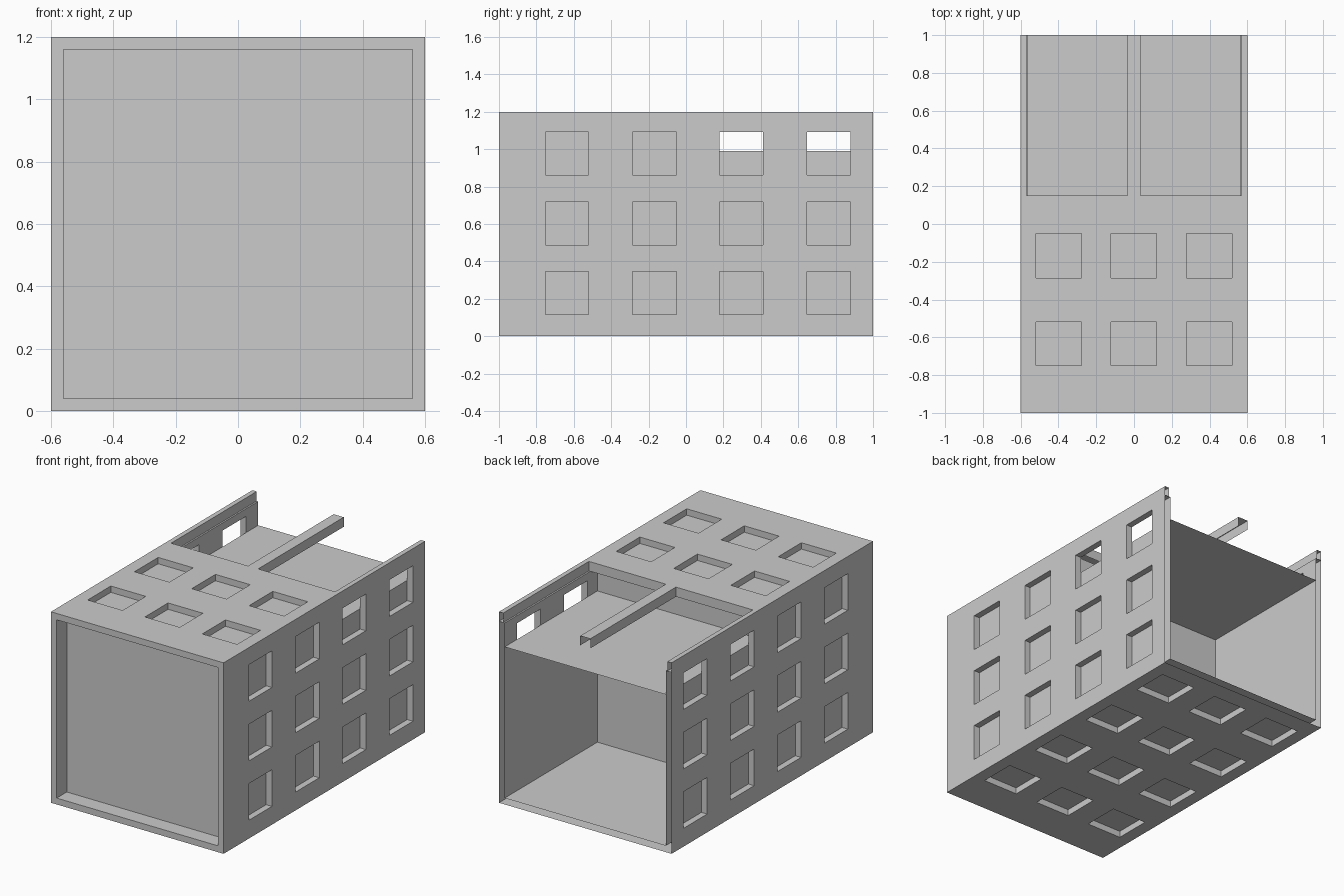
import bpy, bmesh

if "Cube" in bpy.data.objects:
    bpy.data.objects.remove(bpy.data.objects["Cube"])

W, L, H, G = 0.6, 1.0, 1.2, 0.04      # half width, half length, height, skin gap
SPLIT, SHELF, LIP = 0.08, 0.99, 0.06  # divider position, deck height, roof lip depth


def sheet(name, place, u, v, holes=()):
    """Flat sheet over u and v ranges. Each hole is (u0, u1, v0, v1, rim depth).
    place(u, v, d) maps to space, with d measured inward from the sheet."""
    bm = bmesh.new()
    us = sorted({*u, *(c for h in holes for c in h[:2])})
    vs = sorted({*v, *(c for h in holes for c in h[2:4])})

    def quad(*pts):
        bm.faces.new([bm.verts.new(place(*p)) for p in pts])

    for a, b in zip(us, us[1:]):
        for c, d in zip(vs, vs[1:]):
            mu, mv = (a + b) / 2, (c + d) / 2
            if not any(h[0] < mu < h[1] and h[2] < mv < h[3] for h in holes):
                quad((a, c, 0), (b, c, 0), (b, d, 0), (a, d, 0))
    # rims around holes, left out where a hole runs off the sheet
    for a, b, c, d, depth in holes:
        if depth:
            ring = [(a, c), (b, c), (b, d), (a, d)]
            for p, q in zip(ring, ring[1:] + ring[:1]):
                if (p[0] == q[0] and p[0] in u) or (p[1] == q[1] and p[1] in v):
                    continue
                quad((*p, 0), (*q, 0), (*q, depth), (*p, depth))
    bmesh.ops.remove_doubles(bm, verts=bm.verts, dist=1e-5)
    bmesh.ops.recalc_face_normals(bm, faces=bm.faces)
    me = bpy.data.meshes.new(name)
    bm.to_mesh(me)
    bm.free()
    ob = bpy.data.objects.new(name, me)
    bpy.context.collection.objects.link(ob)
    return ob


def flat(z, sign=1):
    return lambda u, v, d: (u, v, z - sign * d)


def upright(y):
    return lambda u, v, d: (u, y + d, v)


def side(x, s):
    return lambda u, v, d: (s * (x - d), u, v)


# Window spans along each axis
win_y = [(-0.75, -0.52), (-0.285, -0.05), (0.18, 0.413), (0.647, 0.88)]
win_z = [(0.115, 0.345), (0.488, 0.718), (0.862, 1.092)]
win_x = [(-0.52, -0.277), (-0.122, 0.12), (0.277, 0.52)]
I = W - G

for s, label in ((1, "right"), (-1, "left")):
    # outer side wall with recessed windows
    sheet(label + "_outer_wall", side(W, s), (-L, L), (0, H),
          [(*y, *z, G) for y in win_y for z in win_z])
    # inner wall: lower, front upper and pierced rear upper parts
    sheet(label + "_inner_wall", side(I, s), (-0.9, L), (G, SHELF))
    sheet(label + "_inner_front_wall", side(I, s), (-0.9, SPLIT), (SHELF, H - G))
    sheet(label + "_inner_rear_wall", side(I, s), (SPLIT, L), (SHELF, H - LIP),
          [(*y, SHELF, win_z[2][1], 0) for y in win_y[2:]])
    # ledge under the roof lip
    sheet(label + "_ledge", flat(H - LIP), tuple(sorted((s * I, s * W))), (0.15, L))

# Roof with windows and two open bays leaving a centre beam
sheet("roof", flat(H), (-W, W), (-L, L),
      [(*x, *y, G) for x in win_x for y in win_y[:2]]
      + [(-0.57, -0.035, 0.15, L, LIP), (0.035, 0.57, 0.15, L, LIP)])

# Underside with windows, inner floor, inner ceiling and rear deck
sheet("underside", flat(0, -1), (-W, W), (-L, L),
      [(*x, *y, G) for x in win_x for y in win_y])
sheet("inner_floor", flat(G), (-I, I), (-0.9, L))
sheet("inner_ceiling", flat(H - G), (-I, I), (-0.9, SPLIT))
sheet("rear_deck", flat(SHELF), (-I, I), (SPLIT, L))

# Front frame, recessed front panel and divider
sheet("front_frame", upright(-L), (-W, W), (0, H), [(-I, I, G, H - G, 0.1)])
sheet("front_panel", upright(-0.9), (-I, I), (G, H - G))
sheet("divider", upright(SPLIT), (-I, I), (G, H - G))
